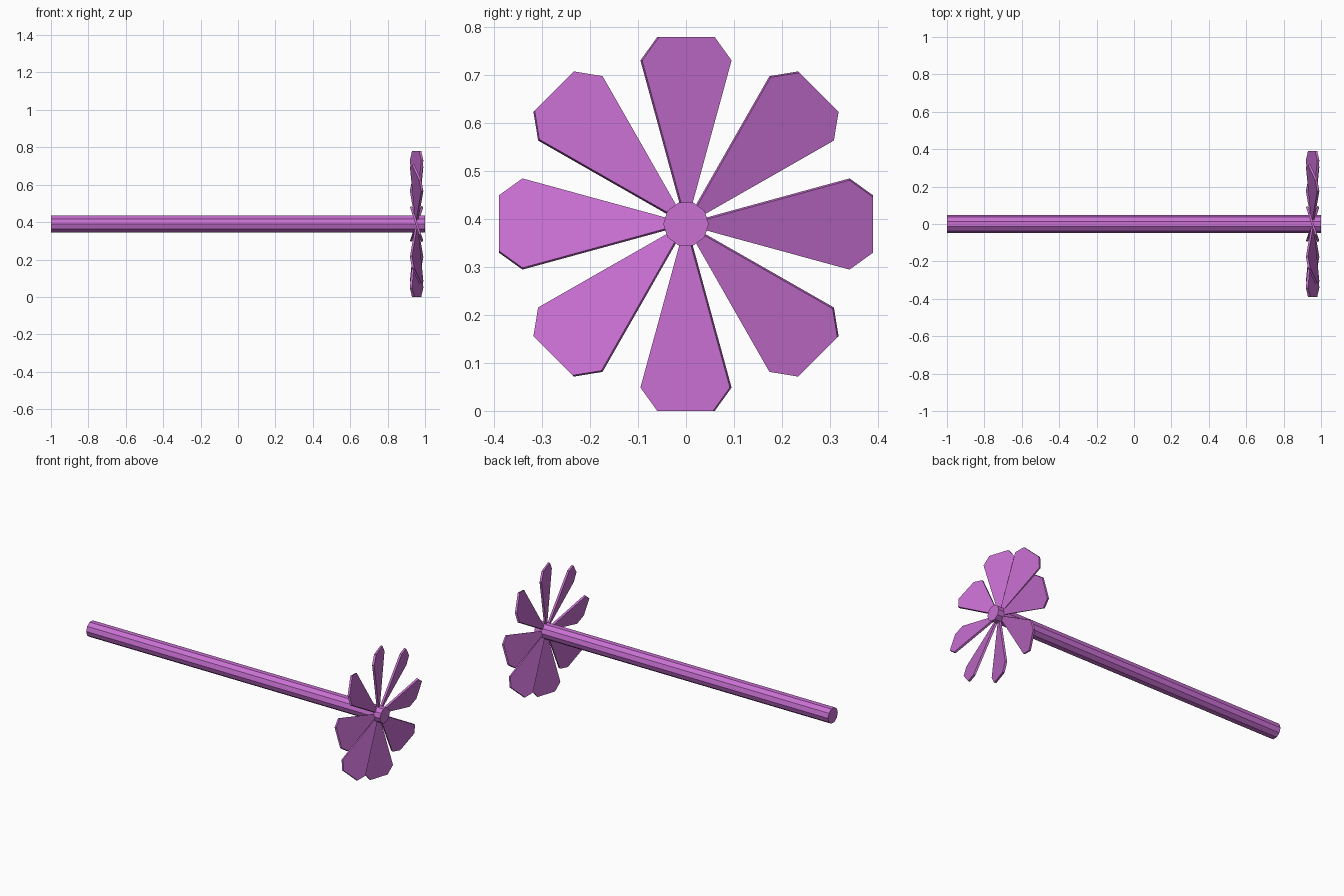
import bpy, bmesh, math
from mathutils import Matrix

if "Cube" in bpy.data.objects:
    bpy.data.objects.remove(bpy.data.objects["Cube"])

AXIS_Z = 0.39      # height of the shaft axis
BLADE_X = 0.955    # position of the blade ring along the shaft
PITCH = math.radians(18)
THICK = 0.012

mat = bpy.data.materials.new("purple")
mat.diffuse_color = (0.58, 0.16, 0.64, 1)
mat.use_nodes = True
mat.node_tree.nodes["Principled BSDF"].inputs["Base Color"].default_value = mat.diffuse_color


def add_object(name, bm):
    bmesh.ops.recalc_face_normals(bm, faces=bm.faces[:])
    mesh = bpy.data.meshes.new(name)
    bm.to_mesh(mesh)
    bm.free()
    mesh.materials.append(mat)
    obj = bpy.data.objects.new(name, mesh)
    bpy.context.collection.objects.link(obj)
    return obj


# Long faceted shaft along x
bm = bmesh.new()
bmesh.ops.create_cone(bm, cap_ends=True, segments=10, radius1=0.0475,
                      radius2=0.0475, depth=2.0)
bmesh.ops.transform(bm, verts=bm.verts[:],
                    matrix=Matrix.Translation((0, 0, AXIS_Z))
                    @ Matrix.Rotation(math.pi / 2, 4, 'Y'))
add_object("shaft", bm)

# Blade outline (half width, radius), pointed at the axis with a clipped tip
half = [(0.098, 0.341), (0.061, 0.39)]
outline = [(0, 0)] + half + [(-w, r) for w, r in reversed(half)]

# Ring of eight pitched flat blades
for i in range(8):
    bm = bmesh.new()
    face = bm.faces.new([bm.verts.new((-THICK / 2, w, r)) for w, r in outline])
    ext = bmesh.ops.extrude_face_region(bm, geom=[face], use_keep_orig=True)
    top = [g for g in ext["geom"] if isinstance(g, bmesh.types.BMVert)]
    bmesh.ops.translate(bm, verts=top, vec=(THICK, 0, 0))
    place = (Matrix.Translation((BLADE_X, 0, AXIS_Z))
             @ Matrix.Rotation(i * math.pi / 4, 4, 'X')
             @ Matrix.Rotation(PITCH, 4, 'Z'))
    bmesh.ops.transform(bm, verts=bm.verts[:], matrix=place)
    add_object(f"blade_{i + 1}", bm)
